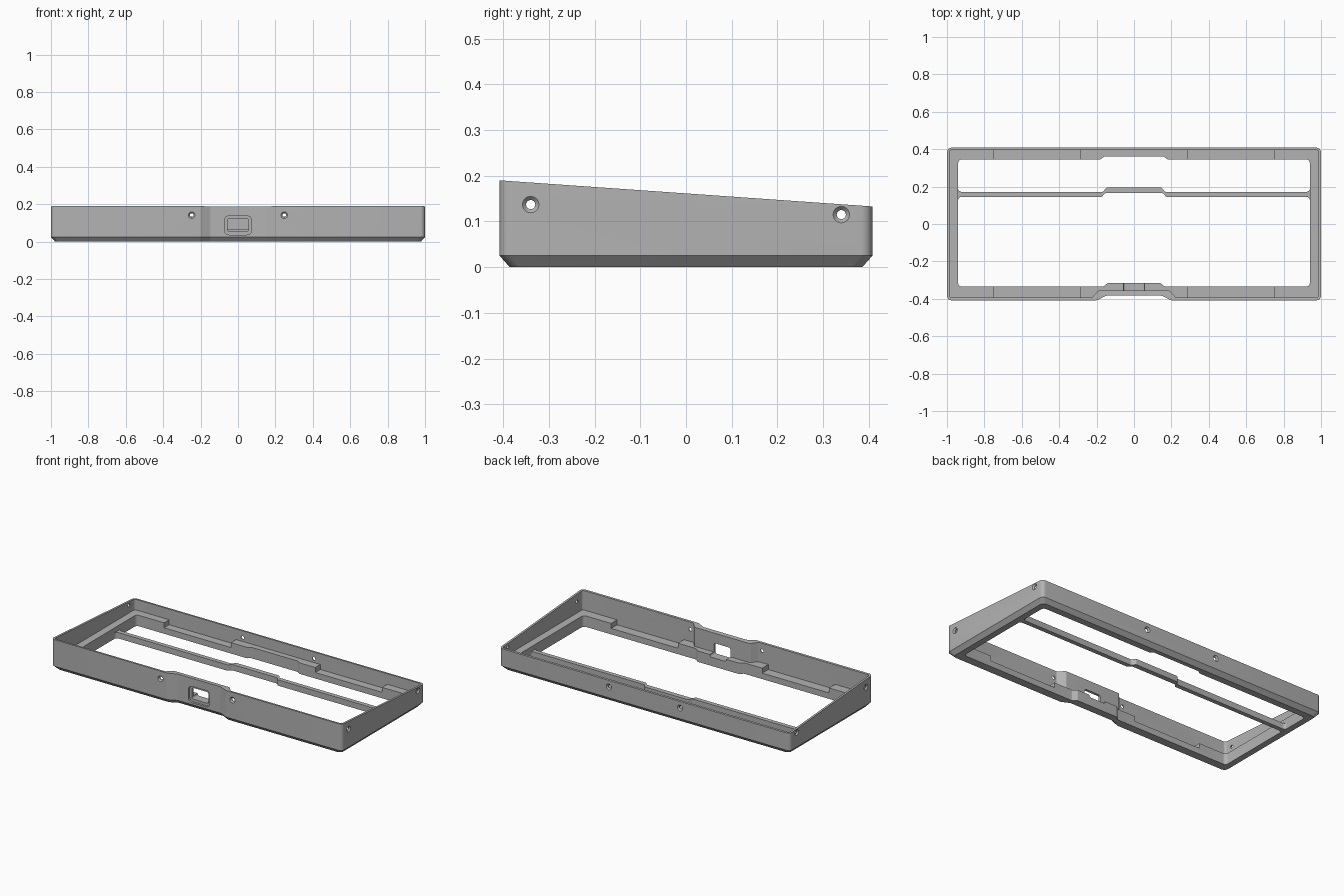
import bpy, bmesh, math
from mathutils import Vector

cube = bpy.data.objects.get("Cube")
if cube:
    bpy.data.objects.remove(cube, do_unlink=True)

grey = bpy.data.materials.new("matte grey")
grey.use_nodes = True
grey.diffuse_color = (0.45, 0.45, 0.45, 1)
grey.node_tree.nodes["Principled BSDF"].inputs["Base Color"].default_value = (0.45, 0.45, 0.45, 1)


def mirrored(half):
    """Complete a counter-clockwise outline from its +x half."""
    return half + [(-x, y, r) for x, y, r in reversed(half)]


def rounded(points, inset=0.0, steps=6):
    """Outline from (x, y, radius) corners, optionally moved inward."""
    out, n = [], len(points)
    for i, (x, y, r) in enumerate(points):
        p = Vector((x, y))
        a = (Vector(points[i - 1][:2]) - p).normalized()
        b = (Vector(points[(i + 1) % n][:2]) - p).normalized()
        n1, n2 = Vector((a.y, -a.x)), Vector((-b.y, b.x))
        p += (n1 + n2) * inset / (1 + n1.dot(n2))
        if r == 0:
            out.append(p)
            continue
        half = a.angle(b) / 2
        t = r / math.tan(half)
        mid = p + (a + b).normalized() * r / math.sin(half)
        s, e = p + a * t - mid, p + b * t - mid
        turn = math.atan2(s.x * e.y - s.y * e.x, s.dot(e))
        for k in range(steps + 1):
            g = turn * k / steps
            c, d = math.cos(g), math.sin(g)
            out.append(mid + Vector((s.x * c - s.y * d, s.x * d + s.y * c)))
    return out


def loft(name, rings):
    """Closed solid through matching rings."""
    bm = bmesh.new()
    loops = [[bm.verts.new(v) for v in ring] for ring in rings]
    n = len(loops[0])
    for lo, hi in zip(loops, loops[1:]):
        for i in range(n):
            bm.faces.new((lo[i], lo[(i + 1) % n], hi[(i + 1) % n], hi[i]))
    bm.faces.new(loops[0])
    bm.faces.new(loops[-1])
    bmesh.ops.recalc_face_normals(bm, faces=bm.faces[:])
    mesh = bpy.data.meshes.new(name)
    bm.to_mesh(mesh)
    bm.free()
    obj = bpy.data.objects.new(name, mesh)
    bpy.context.collection.objects.link(obj)
    mesh.materials.append(grey)
    return obj


def prism(name, outline, low, high):
    return loft(name, [[(p.x, p.y, z) for p in outline] for z in (low, high)])


def rect(x0, x1, y0, y1, r=0):
    return rounded([(x0, y0, r), (x1, y0, r), (x1, y1, r), (x0, y1, r)])


def upright(name, outline, y0, y1):
    return loft(name, [[(p.x, y, p.y) for p in outline] for y in (y0, y1)])


def screw_hole(pos, out):
    """Countersunk cutter entering a wall against its outward direction."""
    pos, out = Vector(pos), Vector(out)
    side, up = out.cross(Vector((0, 0, 1))), Vector((0, 0, 1))
    angles = [math.tau * k / 24 for k in range(24)]
    return loft("screw_cutter", [
        [pos + out * d + (side * math.cos(a) + up * math.sin(a)) * r for a in angles]
        for d, r in ((0.005, 0.018), (0, 0.018), (-0.008, 0.010), (-0.03, 0.010))])


# Frame: chamfered foot, sloping rim, shallow recess in the front
shell = mirrored([(0.148, -0.383, 0.02), (0.2, -0.408, 0.02),
                  (1, -0.408, 0.025), (1, 0.408, 0.025)])
full, foot = rounded(shell), rounded(shell, 0.022)
frame = loft("case_frame", [
    [(p.x, p.y, 0) for p in foot],
    [(p.x, p.y, 0.025) for p in full],
    [(p.x, p.y, 0.1615 - 0.07 * p.y) for p in full]])

# Inner cavity down to the ledge, and the opening through the floor
cavity = mirrored([(0.19, -0.355, 0.012), (0.225, -0.394, 0.012),
                   (0.987, -0.394, 0.013), (0.987, 0.395, 0.013)])
opening = mirrored([(0.14, -0.315, 0.01), (0.165, -0.335, 0.01), (0.94, -0.335, 0.02),
                    (0.94, 0.345, 0.02), (0.18, 0.345, 0.01), (0.16, 0.36, 0.01)])
cutters = [prism("cavity_cutter", rounded(cavity), 0.068, 0.4),
           prism("opening_cutter", rounded(opening), -0.1, 0.3)]

# Lower pockets in the front and back ledges
for s in (-1, 1):
    x0, x1 = sorted((0.29 * s, 0.75 * s))
    cutters.append(prism("front_pocket_cutter", rect(x0, x1, -0.394, -0.3), 0.037, 0.1))
    cutters.append(prism("back_pocket_cutter", rect(x0, x1, 0.3, 0.395), 0.037, 0.1))

# Port: outer recess and through hole
cutters.append(upright("port_recess_cutter", rect(-0.073, 0.073, 0.037, 0.138, 0.025), -0.45, -0.37))
cutters.append(upright("port_hole_cutter", rect(-0.057, 0.057, 0.054, 0.124, 0.012), -0.42, -0.25))

# Countersunk screw holes on all four walls
for s in (-1, 1):
    cutters += [screw_hole((0.247 * s, -0.408, 0.142), (0, -1, 0)),
                screw_hole((0.245 * s, 0.408, 0.092), (0, 1, 0)),
                screw_hole((s, -0.34, 0.137), (s, 0, 0)),
                screw_hole((s, 0.34, 0.115), (s, 0, 0))]

bpy.context.view_layer.objects.active = frame
for cutter in cutters:
    mod = frame.modifiers.new("cut", 'BOOLEAN')
    mod.operation, mod.solver, mod.object = 'DIFFERENCE', 'EXACT', cutter
    bpy.ops.object.modifier_apply(modifier=mod.name)
    bpy.data.objects.remove(cutter, do_unlink=True)

# Crossbar with a stepped middle and filleted ends
bar = mirrored([(0.155, 0.165, 0.01), (0.172, 0.145, 0.01), (0.941, 0.145, 0.02),
                (0.941, 0.11, 0), (0.96, 0.11, 0), (0.96, 0.21, 0), (0.941, 0.21, 0),
                (0.941, 0.172, 0.02), (0.165, 0.172, 0.01), (0.148, 0.195, 0.01)])
crossbar = prism("crossbar", rounded(bar), 0.0005, 0.037)

for obj in (frame, crossbar):
    bpy.ops.object.select_all(action='DESELECT')
    obj.select_set(True)
    bpy.context.view_layer.objects.active = obj
    bpy.ops.object.shade_smooth_by_angle(angle=math.radians(30))
